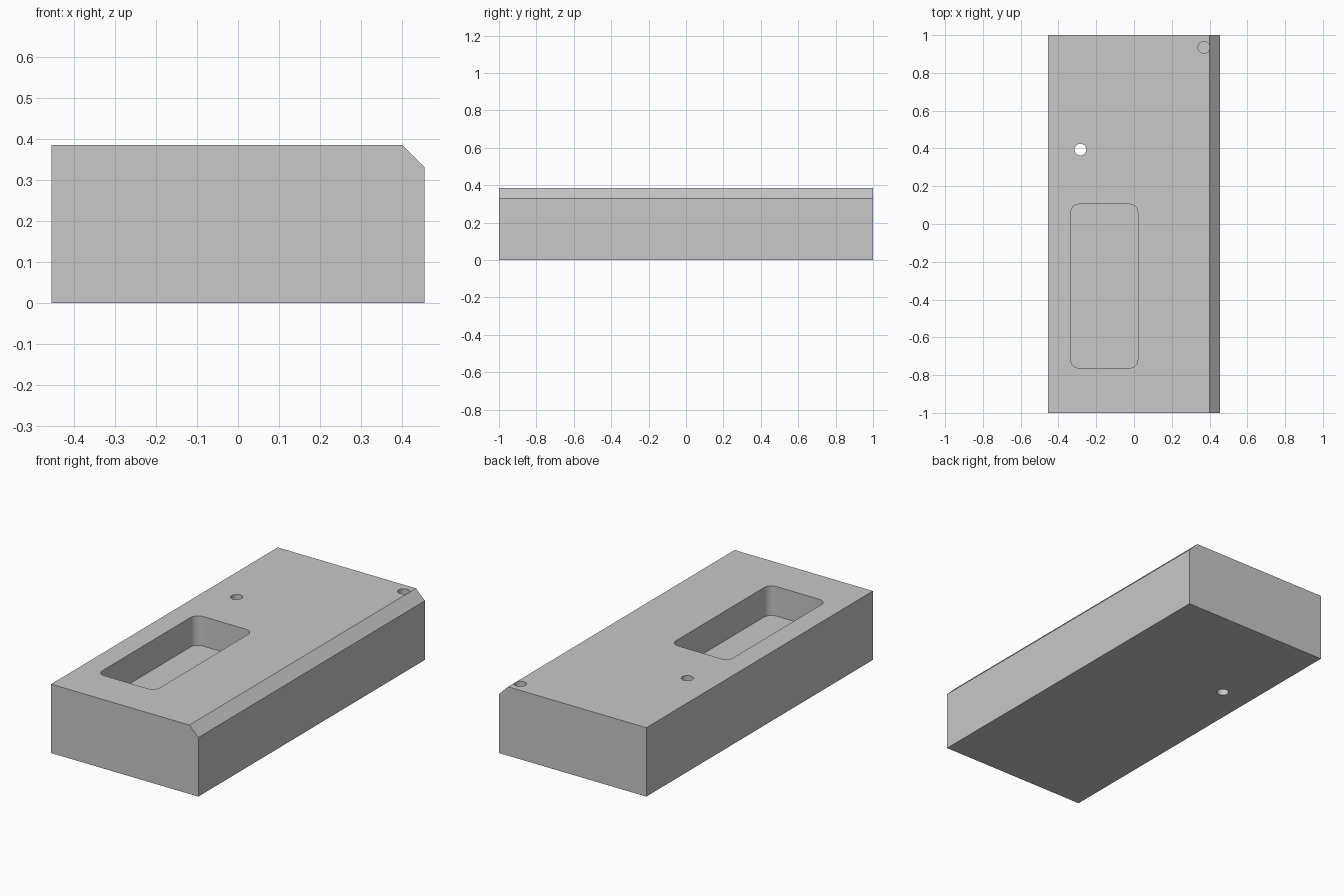
import bpy
import bmesh
import math

cube = bpy.data.objects.get("Cube")
if cube:
    bpy.data.objects.remove(cube, do_unlink=True)

# Single plain grey
grey = bpy.data.materials.new("plain grey")
grey.use_nodes = True
grey.diffuse_color = (0.58, 0.58, 0.58, 1)
grey.node_tree.nodes["Principled BSDF"].inputs["Base Color"].default_value = grey.diffuse_color

HALF_X, HALF_Y, TOP, CHAMFER = 0.455, 1.0, 0.385, 0.055


def extruded(name, points, direction):
    """Solid made by sweeping a flat outline along a direction."""
    bm = bmesh.new()
    face = bm.faces.new([bm.verts.new(p) for p in points])
    swept = bmesh.ops.extrude_face_region(bm, geom=[face], use_keep_orig=True)
    moved = [g for g in swept["geom"] if isinstance(g, bmesh.types.BMVert)]
    bmesh.ops.translate(bm, verts=moved, vec=direction)
    bmesh.ops.recalc_face_normals(bm, faces=bm.faces)
    mesh = bpy.data.meshes.new(name)
    bm.to_mesh(mesh)
    bm.free()
    mesh.materials.append(grey)
    obj = bpy.data.objects.new(name, mesh)
    bpy.context.collection.objects.link(obj)
    return obj


def arc(cx, cy, r, z, start, sweep, steps):
    angles = [start + sweep * i / steps for i in range(steps + 1)]
    return [(cx + r * math.cos(a), cy + r * math.sin(a), z) for a in angles]


def round_cutter(name, x, y, r, bottom):
    outline = arc(x, y, r, bottom, 0, math.tau, 32)[:-1]
    return extruded(name, outline, (0, 0, TOP + 0.1 - bottom))


def pocket_cutter(name, x0, x1, y0, y1, r, bottom):
    corners = [(x1 - r, y1 - r), (x0 + r, y1 - r), (x0 + r, y0 + r), (x1 - r, y0 + r)]
    outline = []
    for i, (cx, cy) in enumerate(corners):
        outline += arc(cx, cy, r, bottom, i * math.pi / 2, math.pi / 2, 8)
    return extruded(name, outline, (0, 0, TOP + 0.1 - bottom))


# Block with one chamfered long edge
profile = [(-HALF_X, 0), (HALF_X, 0), (HALF_X, TOP - CHAMFER),
           (HALF_X - CHAMFER, TOP), (-HALF_X, TOP)]
block = extruded("block", [(x, -HALF_Y, z) for x, z in profile], (0, 2 * HALF_Y, 0))

# Rounded pocket, through hole and blind corner hole
cutters = [
    pocket_cutter("pocket_cutter", -0.335, 0.02, -0.763, 0.105, 0.045, TOP - 0.165),
    round_cutter("through_hole_cutter", -0.284, 0.394, 0.031, -0.1),
    round_cutter("corner_hole_cutter", 0.37, 0.935, 0.031, TOP - 0.165),
]
for cutter in cutters:
    mod = block.modifiers.new(cutter.name, "BOOLEAN")
    mod.operation = "DIFFERENCE"
    mod.solver = "EXACT"
    mod.object = cutter

# Bake the cuts, then remove the cutters
bpy.context.view_layer.update()
evaluated = block.evaluated_get(bpy.context.evaluated_depsgraph_get())
finished = bpy.data.meshes.new_from_object(evaluated)
block.modifiers.clear()
block.data = finished
for cutter in cutters:
    bpy.data.objects.remove(cutter, do_unlink=True)

# Smooth hole walls and pocket corners, sharp edges elsewhere
bpy.ops.object.select_all(action="DESELECT")
block.select_set(True)
bpy.context.view_layer.objects.active = block
bpy.ops.object.shade_smooth_by_angle(angle=math.radians(30))
